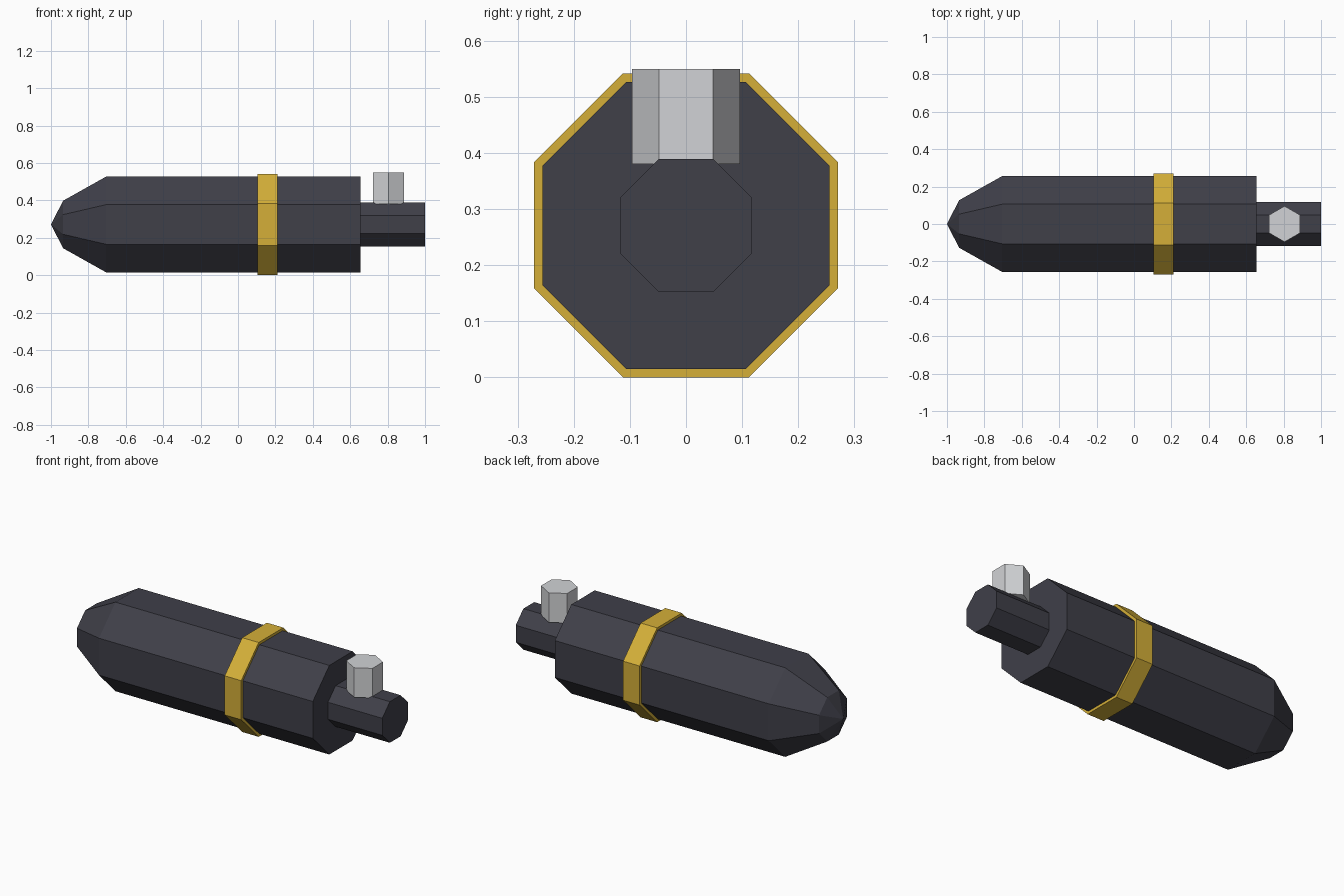
import bpy, bmesh, math
from mathutils import Matrix

cube = bpy.data.objects.get("Cube")
if cube:
    bpy.data.objects.remove(cube, do_unlink=True)


def material(name, color):
    m = bpy.data.materials.new(name)
    m.use_nodes = True
    m.diffuse_color = (*color, 1)
    m.node_tree.nodes["Principled BSDF"].inputs["Base Color"].default_value = (*color, 1)
    return m


def prism(name, sides, stations, mat, matrix):
    """Loft a regular polygon along local z through (height, apothem) stations."""
    bm = bmesh.new()
    rings = []
    for h, apothem in stations:
        r = apothem / math.cos(math.pi / sides)
        angles = [2 * math.pi * (i + 0.5) / sides for i in range(sides)]
        if r == 0:
            rings.append([bm.verts.new((0, 0, h))] * sides)
        else:
            rings.append([bm.verts.new((r * math.cos(a), r * math.sin(a), h)) for a in angles])
    for low, high in zip(rings, rings[1:]):
        for i in range(sides):
            j = (i + 1) % sides
            corners = dict.fromkeys((low[i], low[j], high[j], high[i]))
            bm.faces.new(list(corners))
    for ring in (rings[0], rings[-1]):
        if ring[0] is not ring[1]:
            bm.faces.new(ring)
    bmesh.ops.recalc_face_normals(bm, faces=bm.faces)
    mesh = bpy.data.meshes.new(name)
    bm.to_mesh(mesh)
    bm.free()
    mesh.materials.append(mat)
    ob = bpy.data.objects.new(name, mesh)
    ob.matrix_world = matrix
    bpy.context.collection.objects.link(ob)
    return ob


charcoal = material("charcoal", (0.05, 0.05, 0.066))
gold = material("gold", (0.66, 0.43, 0.04))
silver = material("silver", (0.64, 0.65, 0.67))

# Long axis runs along x
along_x = Matrix.Translation((0, 0, 0.271)) @ Matrix.Rotation(math.pi / 2, 4, "Y")

# Main body with tapered nose
prism("body", 8, [(-1, 0), (-0.935, 0.127), (-0.705, 0.256), (0.655, 0.256)], charcoal, along_x)
# Raised band
prism("band", 8, [(0.105, 0.271), (0.21, 0.271)], gold, along_x)
# Rear rod
prism("rear_rod", 8, [(0.655, 0.118), (1, 0.118)], charcoal, along_x)
# Upright hexagonal pin on the rod
prism("pin", 6, [(0.38, 0.083), (0.55, 0.083)], silver, Matrix.Translation((0.805, 0, 0)))
